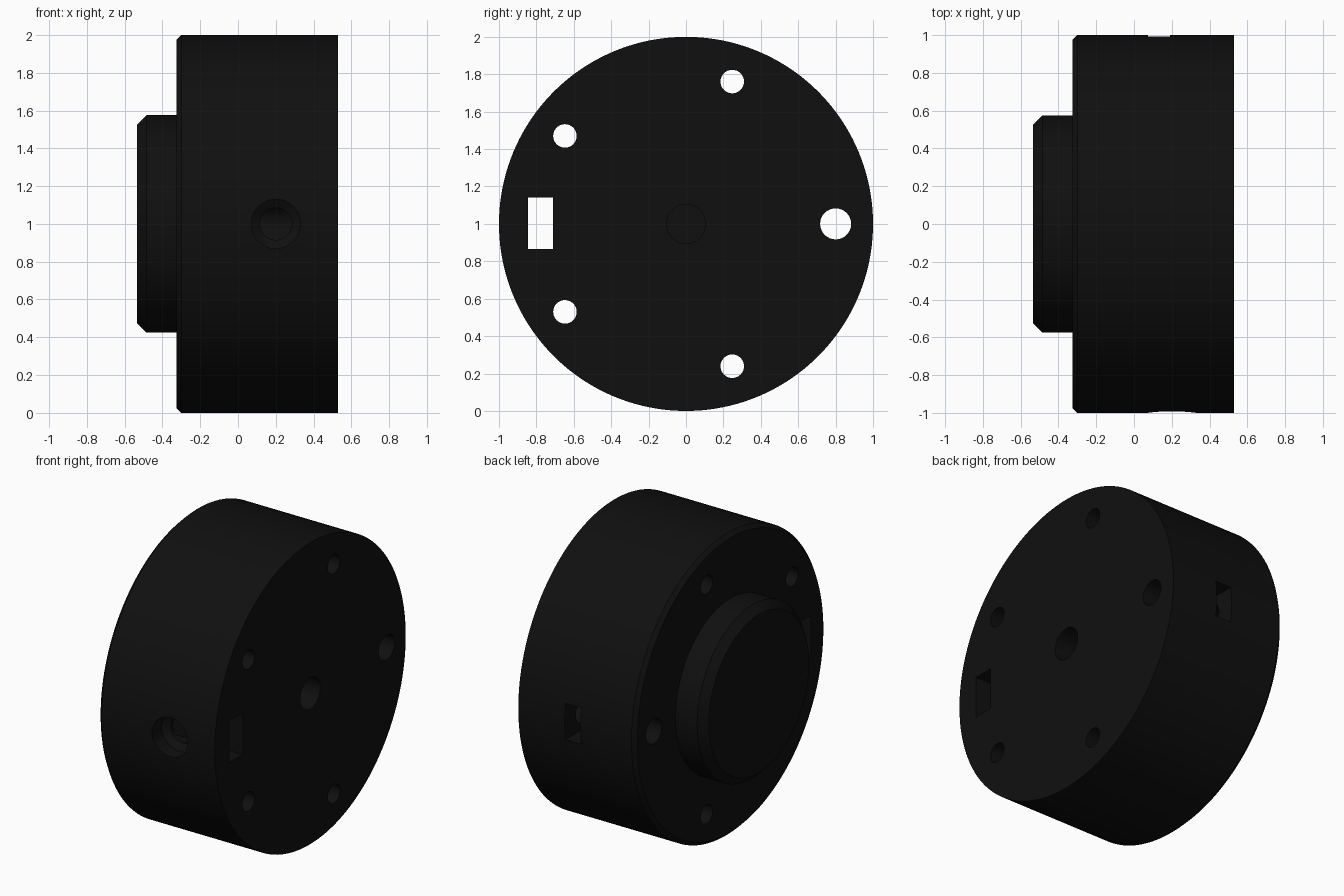
import bpy, bmesh, math
from mathutils import Matrix, Vector

if "Cube" in bpy.data.objects:
    bpy.data.objects.remove(bpy.data.objects["Cube"])

black = bpy.data.materials.new("black_plastic")
black.diffuse_color = (0.005, 0.005, 0.005, 1)
black.use_nodes = True
black.node_tree.nodes["Principled BSDF"].inputs["Base Color"].default_value = black.diffuse_color

ALONG_X = Matrix.Rotation(math.radians(90), 4, 'Y')    # local z -> +x
ALONG_Y = Matrix.Rotation(math.radians(-90), 4, 'X')   # local z -> +y


def finish(name, bm, matrix):
    bmesh.ops.transform(bm, matrix=matrix, verts=bm.verts)
    bmesh.ops.recalc_face_normals(bm, faces=bm.faces)
    mesh = bpy.data.meshes.new(name)
    bm.to_mesh(mesh)
    bm.free()
    mesh.materials.append(black)
    obj = bpy.data.objects.new(name, mesh)
    bpy.context.collection.objects.link(obj)
    return obj


def lathe(name, profile, n, axis, centre):
    """Solid of revolution from (position along axis, radius) pairs."""
    bm = bmesh.new()
    rings = [[bm.verts.new((r * math.cos(2 * math.pi * i / n),
                            r * math.sin(2 * math.pi * i / n), h))
              for i in range(n)] for h, r in profile]
    for a, b in zip(rings, rings[1:]):
        for i in range(n):
            j = (i + 1) % n
            bm.faces.new((a[i], a[j], b[j], b[i]))
    bm.faces.new(rings[0])
    bm.faces.new(rings[-1])
    return finish(name, bm, Matrix.Translation(centre) @ axis)


def box(name, lo, hi):
    bm = bmesh.new()
    bmesh.ops.create_cube(bm, size=1)
    lo, hi = Vector(lo), Vector(hi)
    return finish(name, bm, Matrix.Translation((lo + hi) / 2)
                  @ Matrix.Diagonal((*(hi - lo), 1)))


# Wheel with chamfered boss on the left side
wheel = lathe("wheel_body",
              [(-0.535, 0.525), (-0.485, 0.575), (-0.325, 0.575),
               (-0.325, 0.975), (-0.30, 1.0), (0.53, 1.0)],
              160, ALONG_X, (0, 0, 1))

cutters = []
# Four bolt holes and one larger hole on a common circle
for k in range(5):
    a = math.radians(72 * k)
    r = 0.083 if k == 0 else 0.063
    cutters.append(lathe("bolt_hole", [(-1, r), (1, r)], 32, ALONG_X,
                         (0, 0.8 * math.cos(a), 1 + 0.8 * math.sin(a))))
# Blind centre bore
cutters.append(lathe("centre_bore", [(-0.25, 0.105), (1, 0.105)], 48,
                     ALONG_X, (0, 0, 1)))
# Rectangular slot through the disc
cutters.append(box("side_slot", (-1, -0.845, 0.865), (1, -0.71, 1.14)))
# Stepped radial hole in the front rim, reaching the centre bore
cutters.append(lathe("rim_hole",
                     [(-1.1, 0.13), (-0.90, 0.13), (-0.87, 0.085), (-0.02, 0.085)],
                     48, ALONG_Y, (0.2, 0, 1)))
# Rectangular pocket in the back rim
cutters.append(box("rim_pocket", (0.075, 0.72, 0.88), (0.19, 1.1, 1.12)))

for cutter in cutters:
    mod = wheel.modifiers.new(cutter.name, 'BOOLEAN')
    mod.operation = 'DIFFERENCE'
    mod.solver = 'EXACT'
    mod.object = cutter
    cutter.hide_render = True

# Apply the cuts and drop the cutters
bpy.context.view_layer.update()
cut = bpy.data.meshes.new_from_object(
    wheel.evaluated_get(bpy.context.evaluated_depsgraph_get()))
wheel.modifiers.clear()
wheel.data = cut
for cutter in cutters:
    bpy.data.objects.remove(cutter)

bpy.ops.object.select_all(action='DESELECT')
wheel.select_set(True)
bpy.context.view_layer.objects.active = wheel
bpy.ops.object.shade_smooth_by_angle(angle=math.radians(30))
